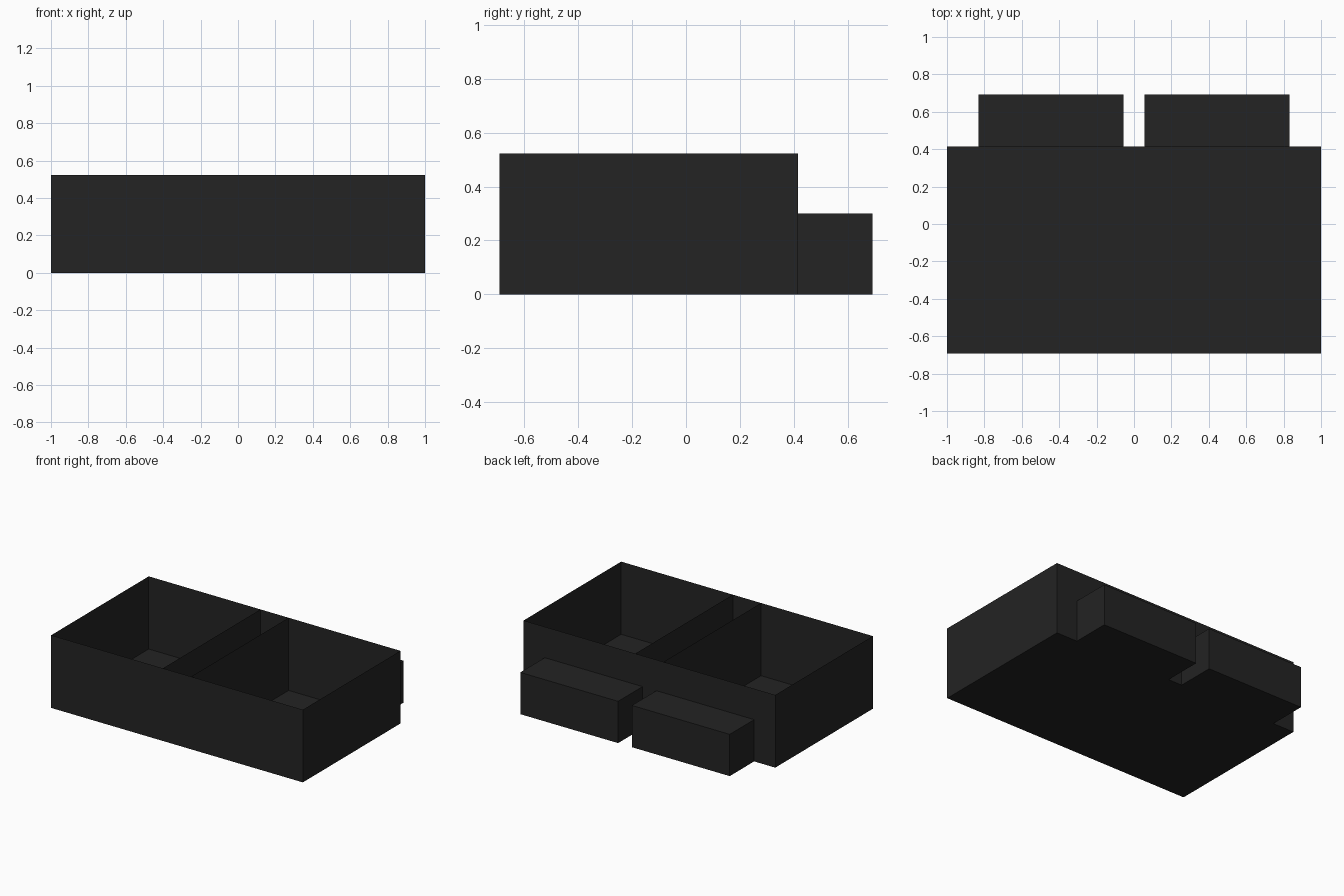
import bpy
import bmesh
from mathutils import Vector

default = bpy.data.objects.get("Cube")
if default:
    bpy.data.objects.remove(default, do_unlink=True)

# Single charcoal colour
charcoal = bpy.data.materials.new("charcoal")
charcoal.use_nodes = True
colour = (0.017, 0.017, 0.017, 1)
charcoal.diffuse_color = colour
charcoal.node_tree.nodes["Principled BSDF"].inputs["Base Color"].default_value = colour

FRONT, WALL, BACK = -0.692, 0.415, 0.692
HEIGHT, BIN_HEIGHT = 0.522, 0.30


def panel_box(name, low, high, open_side):
    """Thin-walled box between two corners, left open on one side."""
    low, high = Vector(low), Vector(high)
    bm = bmesh.new()
    bmesh.ops.create_cube(bm, size=1)
    bm.normal_update()
    opened = [f for f in bm.faces if f.normal.dot(Vector(open_side)) > 0.9]
    bmesh.ops.delete(bm, geom=opened, context='FACES_ONLY')
    for v in bm.verts:
        v.co = [(a + b) / 2 + c * (b - a) for a, b, c in zip(low, high, v.co)]
    finish(name, bm)


def finish(name, bm):
    mesh = bpy.data.meshes.new(name)
    bm.to_mesh(mesh)
    bm.free()
    mesh.materials.append(charcoal)
    bpy.context.collection.objects.link(bpy.data.objects.new(name, mesh))


# Open-topped tray
panel_box("tray", (-1, FRONT, 0), (1, WALL, HEIGHT), (0, 0, 1))

for side, sign in (("left", 1), ("right", -1)):
    # Thin divider running front to back
    bm = bmesh.new()
    x = sign * 0.112
    corners = [(x, FRONT, 0), (x, WALL, 0), (x, WALL, HEIGHT), (x, FRONT, HEIGHT)]
    bm.faces.new([bm.verts.new(c) for c in corners])
    finish(side + "_divider", bm)

    # Closed bin against the back wall
    x_low, x_high = sorted((sign * 0.055, sign * 0.832))
    panel_box(side + "_back_bin", (x_low, WALL, 0), (x_high, BACK, BIN_HEIGHT), (0, -1, 0))
